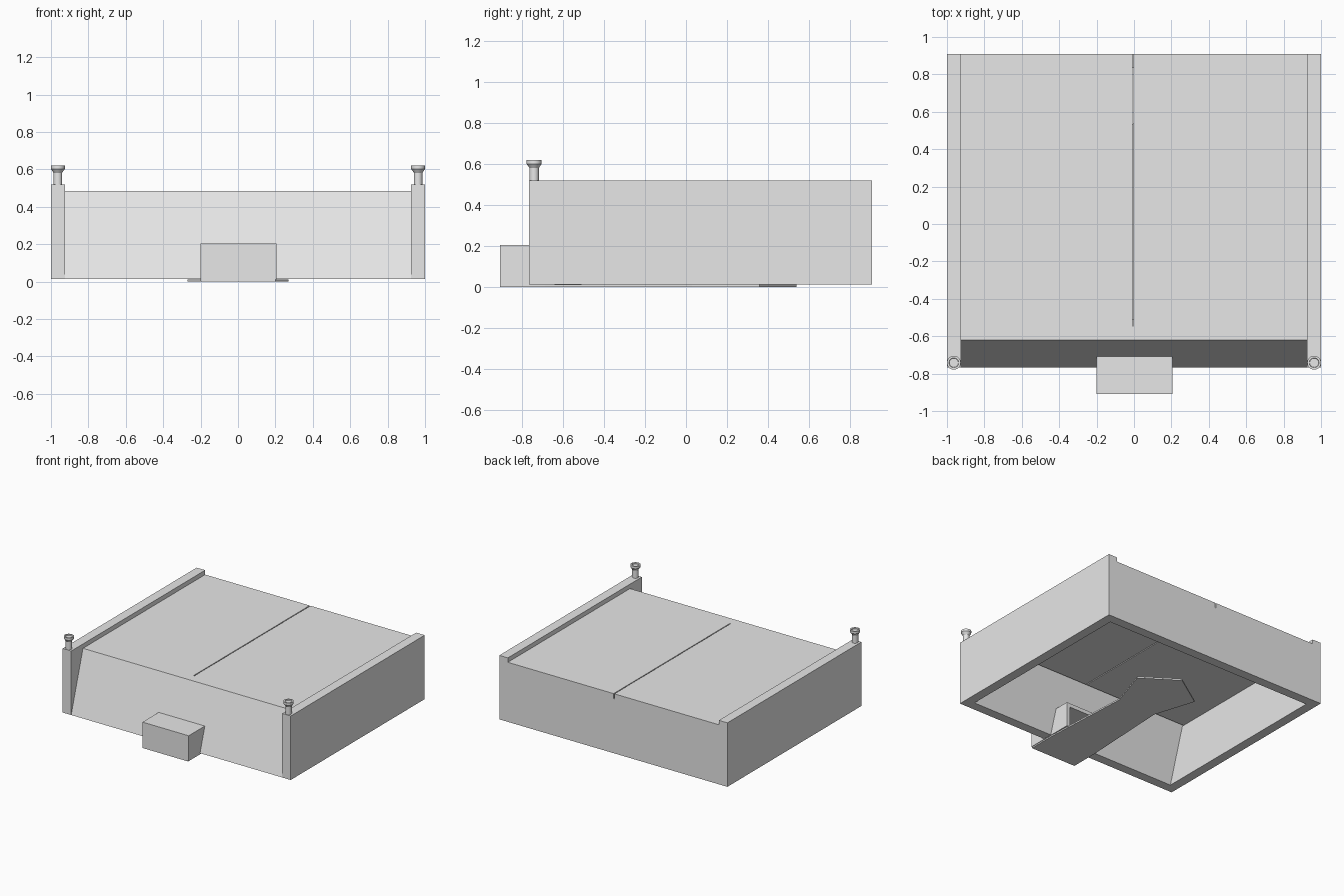
import bpy, bmesh, math

cube = bpy.data.objects.get("Cube")
if cube:
    bpy.data.objects.remove(cube, do_unlink=True)

grey = bpy.data.materials.new("light_grey")
grey.use_nodes = True
colour = (0.8, 0.8, 0.8, 1)
grey.diffuse_color = colour
grey.node_tree.nodes["Principled BSDF"].inputs["Base Color"].default_value = colour


def make(name, bm):
    bmesh.ops.recalc_face_normals(bm, faces=bm.faces)
    mesh = bpy.data.meshes.new(name)
    bm.to_mesh(mesh)
    bm.free()
    mesh.materials.append(grey)
    obj = bpy.data.objects.new(name, mesh)
    bpy.context.collection.objects.link(obj)
    return obj


def prism(name, points, shift):
    """Extrude a closed outline of 3D points along a vector."""
    bm = bmesh.new()
    face = bm.faces.new([bm.verts.new(p) for p in points])
    new = bmesh.ops.extrude_face_region(bm, geom=[face])["geom"]
    bmesh.ops.translate(bm, vec=shift, verts=[v for v in new if isinstance(v, bmesh.types.BMVert)])
    return make(name, bm)


def box(name, x0, x1, y0, y1, z0, z1):
    outline = [(x0, y0, z0), (x1, y0, z0), (x1, y1, z0), (x0, y1, z0)]
    return prism(name, outline, (0, 0, z1 - z0))


def cut(obj, cutter):
    """Subtract the cutter, keep the result and discard the cutter."""
    mod = obj.modifiers.new("cut", "BOOLEAN")
    mod.operation, mod.solver, mod.object = "DIFFERENCE", "EXACT", cutter
    bpy.context.view_layer.update()
    graph = bpy.context.evaluated_depsgraph_get()
    mesh = bpy.data.meshes.new_from_object(obj.evaluated_get(graph))
    obj.modifiers.clear()
    obj.data = mesh
    bpy.data.objects.remove(cutter, do_unlink=True)


def lathe(name, profile, x, y, steps=24):
    bm = bmesh.new()
    verts = [bm.verts.new((r, 0, z)) for r, z in profile]
    edges = [bm.edges.new(pair) for pair in zip(verts, verts[1:])]
    bmesh.ops.spin(bm, geom=verts + edges, axis=(0, 0, 1), cent=(0, 0, 0),
                   angle=2 * math.pi, steps=steps)
    bmesh.ops.remove_doubles(bm, verts=bm.verts, dist=0.0005)
    obj = make(name, bm)
    obj.location = (x, y, 0)
    bpy.ops.object.select_all(action="DESELECT")
    obj.select_set(True)
    bpy.context.view_layer.objects.active = obj
    bpy.ops.object.shade_smooth_by_angle(angle=math.radians(30))


BASE, TOP, WALL_TOP = 0.013, 0.485, 0.52
FRONT, BACK, INNER, THICK = -0.768, 0.91, 0.925, 0.075
LEAF = 0.04

# Side walls and the posts on their front ends
knob = [(0, WALL_TOP - 0.01), (0.023, WALL_TOP - 0.01), (0.023, 0.582), (0.027, 0.588),
        (0.037, 0.602), (0.037, 0.62), (0.026, 0.62), (0.024, 0.612), (0, 0.612)]
for side, s in (("left", 1), ("right", -1)):
    x0, x1 = sorted((s * INNER, s))
    box(side + "_wall", x0, x1, FRONT, BACK, BASE, WALL_TOP)
    lathe(side + "_post", knob, s * 0.963, -0.742)

# Sloping front panel with an opening behind the hood
slope = [(-INNER, FRONT, BASE), (-INNER, FRONT + THICK, BASE),
         (-INNER, -0.545, TOP), (-INNER, -0.62, TOP)]
front_panel = prism("front_panel", slope, (2 * INNER, 0, 0))
cut(front_panel, box("opening", -0.17, 0.17, -0.9, -0.4, -0.1, 0.175))

# Back panel
box("back_panel", -INNER, INNER, BACK - THICK, BACK, BASE, TOP - LEAF)

# Two top leaves with a narrow seam between them
for side, x0, x1 in (("left", -0.002, INNER), ("right", -INNER, -0.009)):
    box(side + "_top_leaf", x0, x1, -0.545, BACK, TOP - LEAF, TOP)

# Hollow hood, open underneath and to the rear
hood = box("front_hood", -0.2, 0.205, -0.91, -0.51, 0.01, 0.205)
cut(hood, box("hood_hollow", -0.17, 0.175, -0.88, -0.4, -0.1, 0.175))

# Flat tongue under the hood, ending in a pointed head
half = [(0.2, -0.91), (0.2, -0.69), (0.165, 0.03), (0.27, 0.36)]
outline = half + [(0, 0.54)] + [(-x, y) for x, y in reversed(half)]
prism("floor_tongue", [(x, y, 0) for x, y in outline], (0, 0, 0.012))
